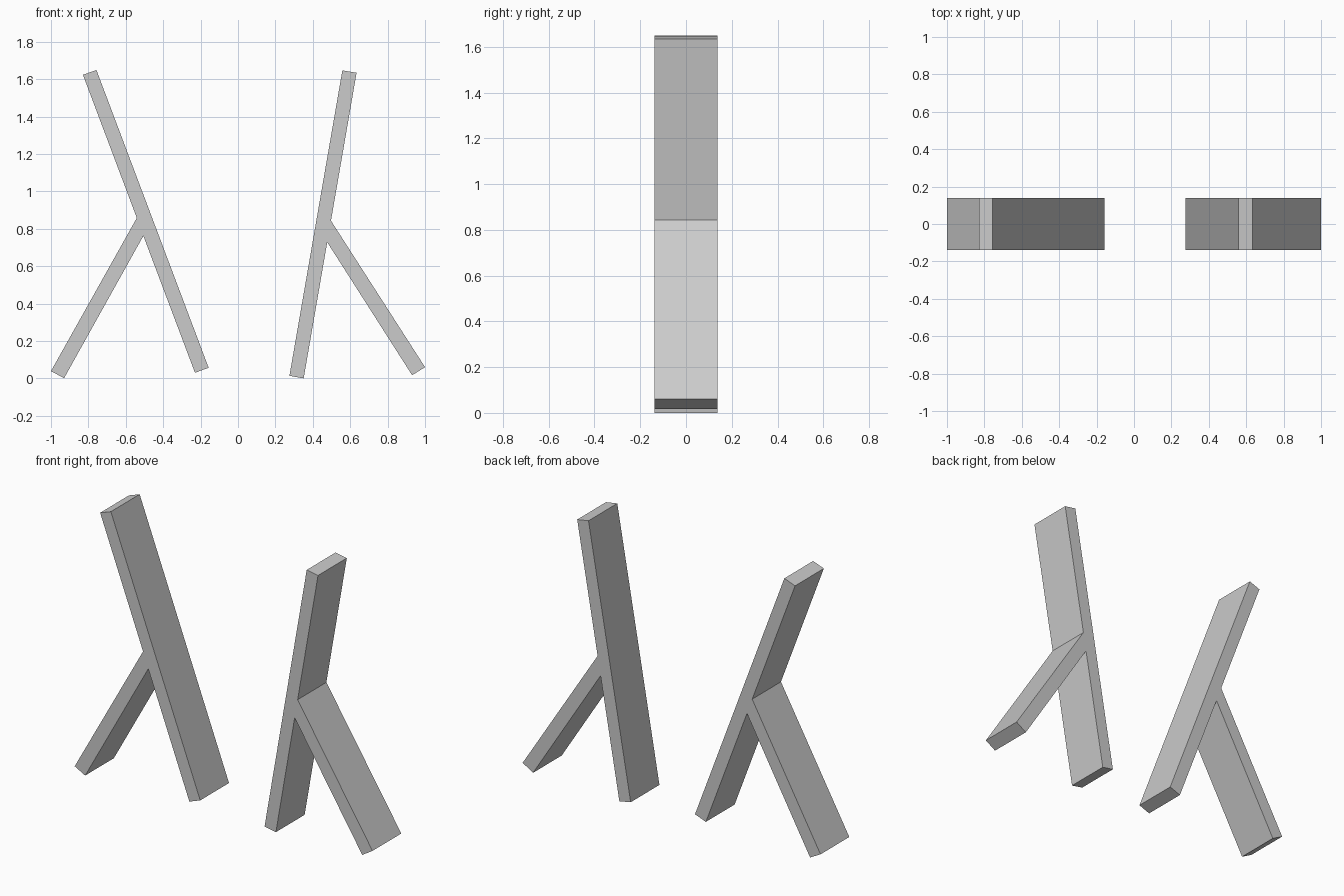
import bpy, bmesh

if "Cube" in bpy.data.objects:
    bpy.data.objects.remove(bpy.data.objects["Cube"])

HALF_DEPTH = 0.138


def extruded_profile(name, points):
    """Extrude a closed front (x, z) outline symmetrically along y."""
    bm = bmesh.new()
    face = bm.faces.new([bm.verts.new((x, -HALF_DEPTH, z)) for x, z in points])
    result = bmesh.ops.extrude_face_region(bm, geom=[face], use_keep_orig=True)
    moved = [v for v in result["geom"] if isinstance(v, bmesh.types.BMVert)]
    bmesh.ops.translate(bm, verts=moved, vec=(0, 2 * HALF_DEPTH, 0))
    bmesh.ops.recalc_face_normals(bm, faces=bm.faces)
    mesh = bpy.data.meshes.new(name)
    bm.to_mesh(mesh)
    bm.free()
    obj = bpy.data.objects.new(name, mesh)
    bpy.context.collection.objects.link(obj)
    return obj


# Left support: long leaning beam with a brace leg on its outer side
extruded_profile("left_support", [
    (-0.829, 1.626), (-0.757, 1.652), (-0.157, 0.060), (-0.230, 0.033),
    (-0.506, 0.765), (-0.930, 0.004), (-1.000, 0.042), (-0.541, 0.861),
])

# Right support: steeper beam with a brace leg on its outer side
extruded_profile("right_support", [
    (0.558, 1.650), (0.634, 1.637), (0.497, 0.846), (1.000, 0.063),
    (0.931, 0.020), (0.477, 0.731), (0.351, 0.003), (0.275, 0.017),
])

# Rest the lowest corner on the ground
for obj in bpy.context.collection.objects:
    for v in obj.data.vertices:
        v.co.z -= 0.003
